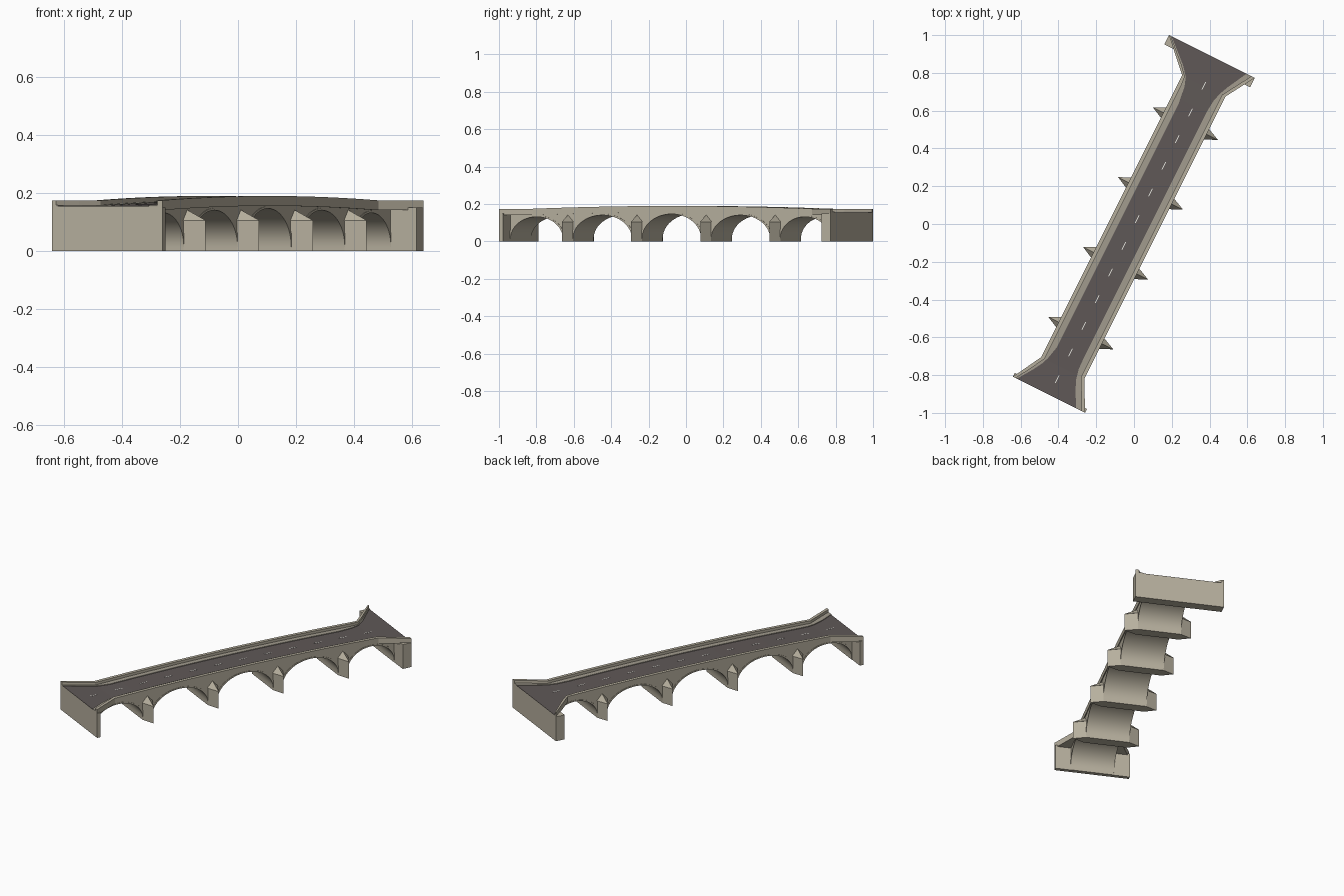
import bpy, bmesh, math
from mathutils import Vector

if "Cube" in bpy.data.objects:
    bpy.data.objects.remove(bpy.data.objects["Cube"])

# local axes: u along the bridge, v across it (to the right)
D = Vector((0.447, 0.894, 0))
N = Vector((0.894, -0.447, 0))


def P(u, v, z):
    return D * u + N * v + Vector((0, 0, z))


def material(name, col):
    m = bpy.data.materials.new(name)
    m.diffuse_color = (*col, 1)
    m.use_nodes = True
    m.node_tree.nodes["Principled BSDF"].inputs["Base Color"].default_value = m.diffuse_color
    return m


STONE = material("stone", (0.47, 0.43, 0.34))
PAVING = material("paving", (0.36, 0.33, 0.27))
ROAD = material("asphalt", (0.115, 0.098, 0.095))
PAINT = material("paint", (0.75, 0.75, 0.7))


def finish(bm, name, mat, smooth=False):
    bmesh.ops.recalc_face_normals(bm, faces=bm.faces)
    me = bpy.data.meshes.new(name)
    bm.to_mesh(me)
    bm.free()
    me.materials.append(mat)
    ob = bpy.data.objects.new(name, me)
    bpy.context.collection.objects.link(ob)
    if smooth:
        bpy.context.view_layer.objects.active = ob
        ob.select_set(True)
        bpy.ops.object.shade_smooth_by_angle(angle=math.radians(30))
        ob.select_set(False)
    return ob


def loft(name, sections, mat, smooth=False):
    """Closed cross-sections of (u, v, z) joined into a capped solid."""
    bm = bmesh.new()
    rings = [[bm.verts.new(P(*p)) for p in s] for s in sections]
    for a, b in zip(rings, rings[1:]):
        for i in range(len(a)):
            j = (i + 1) % len(a)
            bm.faces.new((a[i], a[j], b[j], b[i]))
    bm.faces.new(rings[0])
    bm.faces.new(rings[-1])
    return finish(bm, name, mat, smooth)


def lerp(table, u):
    for (u0, a), (u1, b) in zip(table, table[1:]):
        if u <= u1:
            return a + (b - a) * (u - u0) / (u1 - u0)
    return table[-1][1]


def road_z(u):
    return 0.155 + 0.015 * max(0, 1 - ((u + 0.016) / 0.83) ** 2)


U0, U1 = -1.01, 0.978
V0, V1 = -0.119, 0.126
PIERS = [-0.643, -0.23, 0.184, 0.597]
HALF = 0.03

# arched body: profile in u/z with five elliptical openings
spans = [(-0.986, PIERS[0] - HALF, 0.132)]
for a, b, h in zip(PIERS, PIERS[1:], (0.141, 0.147, 0.141)):
    spans.append((a + HALF, b - HALF, h))
spans.append((PIERS[3] + HALF, 0.922, 0.132))
SPRING = 0.015


def arch(a, b, h, grow=0.0, n=24):
    c, r = (a + b) / 2, (b - a) / 2 + grow
    return [(c - r * math.cos(math.pi * i / n),
             SPRING + (h - SPRING + grow * 0.6) * math.sin(math.pi * i / n)) for i in range(n + 1)]


outline = [(U0 + 0.002, 0)]
for a, b, h in spans:
    outline += [(a, 0)] + arch(a, b, h) + [(b, 0)]
outline.append((U1 - 0.002, 0))
outline += [(U1 - 0.002 - i * (U1 - U0 - 0.004) / 24, 0) for i in range(25)]
k = len(outline) - 25
outline[k:] = [(u, road_z(u) - 0.004) for u, _ in outline[k:]]
loft("arched_body", [[(u, v, z) for u, z in outline] for v in (V0, V1)], STONE, True)

# slightly raised arch rings on both faces
for i, (a, b, h) in enumerate(spans):
    ring = list(zip(arch(a, b, h), arch(a, b, h, 0.012)))
    for side, v in (("left", V0), ("right", V1)):
        s = -1 if v < 0 else 1
        loft(f"arch_ring_{side}_{i}",
             [[(p[0], v - s * 0.002, p[1]), (p[0], v + s * 0.002, p[1]),
               (q[0], v + s * 0.002, q[1]), (q[0], v - s * 0.002, q[1])] for p, q in ring],
             STONE, True)

# pointed cutwaters with sloping caps
for i, u in enumerate(PIERS):
    for side, v, tip in (("left", V0, -0.183), ("right", V1, 0.196)):
        for part, e, z0, z1 in (("cutwater", 0.0, 0, 0.105), ("cutwater_cap", 0.003, 0.105, None)):
            bm = bmesh.new()
            e2 = e if tip > 0 else -e
            base = [bm.verts.new(P(*p, z0)) for p in
                    ((u - HALF - e, v), (u, tip + e2), (u + HALF + e, v))]
            bm.faces.new(base)
            if z1:
                top = [bm.verts.new(w.co + Vector((0, 0, z1))) for w in base]
                bm.faces.new(top)
            else:
                top = [bm.verts.new(P(u, v, 0.142))] * 3
            for j in range(3):
                m = (j + 1) % 3
                f = [base[j], base[m], top[m]] + ([top[j]] if z1 else [])
                bm.faces.new(f)
            finish(bm, f"{part}_{side}_{i}", STONE)

# plan outlines: outer edges and kerb lines
OUT = {"left": [(U0, -0.212), (-0.85, -0.124), (0.818, -0.124), (U1, -0.282)],
       "right": [(U0, 0.215), (-0.85, 0.131), (0.82, 0.131), (U1, 0.226)]}
KERB = {"left": [(U0, -0.188), (-0.93, -0.135), (-0.88, -0.106), (-0.84, -0.09), (-0.77, -0.074),
                 (0.68, -0.074), (0.77, -0.086), (0.82, -0.103), (0.87, -0.145), (U1, -0.266)],
        "right": [(U0, 0.163), (-0.93, 0.118), (-0.87, 0.093), (-0.82, 0.082), (-0.75, 0.079),
                  (0.70, 0.079), (0.77, 0.085), (0.82, 0.098), (0.87, 0.12), (U1, 0.177)]}
stations = sorted({round(x, 3) for t in list(OUT.values()) + list(KERB.values()) for x, _ in t}
                  | {round(-0.7 + i * 0.1, 3) for i in range(14)})

# end walls as wide as the flared approaches
for name, a, b in (("near_end_wall", U0, U0 + 0.022), ("far_end_wall", U1 - 0.055, U1)):
    e = U0 if a == U0 else U1
    l, r = lerp(OUT["left"], e), lerp(OUT["right"], e)
    loft(name, [[(u, l, 0), (u, r, 0), (u, r, 0.15), (u, l, 0.15)] for u in (a, b)], STONE)

# deck slab with stone edge and dark road surface
deck, road = [], []
for u in stations:
    z = road_z(u)
    l, r = lerp(OUT["left"], u), lerp(OUT["right"], u)
    deck.append([(u, l, z - 0.014), (u, r, z - 0.014), (u, r, z - 0.001), (u, l, z - 0.001)])
    l, r = lerp(KERB["left"], u) - 0.002, lerp(KERB["right"], u) + 0.002
    road.append([(u, l, z - 0.003), (u, r, z - 0.003), (u, r, z), (u, l, z)])
loft("deck_slab", deck, STONE)
loft("road_surface", road, ROAD)

# footways and parapets on both sides
for side, s in (("left", -1), ("right", 1)):
    foot, wall = [], []
    for u in stations:
        z, o, k = road_z(u), lerp(OUT[side], u), lerp(KERB[side], u)
        t = min(0.02, abs(o - k) * 0.7)
        i = o - s * t
        foot.append([(u, i, z - 0.002), (u, k, z - 0.002), (u, k, z + 0.004), (u, i, z + 0.004)])
        wall.append([(u, o, z - 0.002), (u, i, z - 0.002), (u, i, z + 0.02), (u, o, z + 0.02)])
    loft(f"footway_{side}", foot, PAVING)
    loft(f"parapet_{side}", wall, STONE)

# painted centre dashes
for i in range(12):
    u = -0.94 + i * 0.158
    loft(f"lane_dash_{i}", [[(w, 0.001, road_z(w) - 0.001), (w, 0.006, road_z(w) - 0.001),
                             (w, 0.006, road_z(w) + 0.001), (w, 0.001, road_z(w) + 0.001)]
                            for w in (u, u + 0.045)], PAINT)
